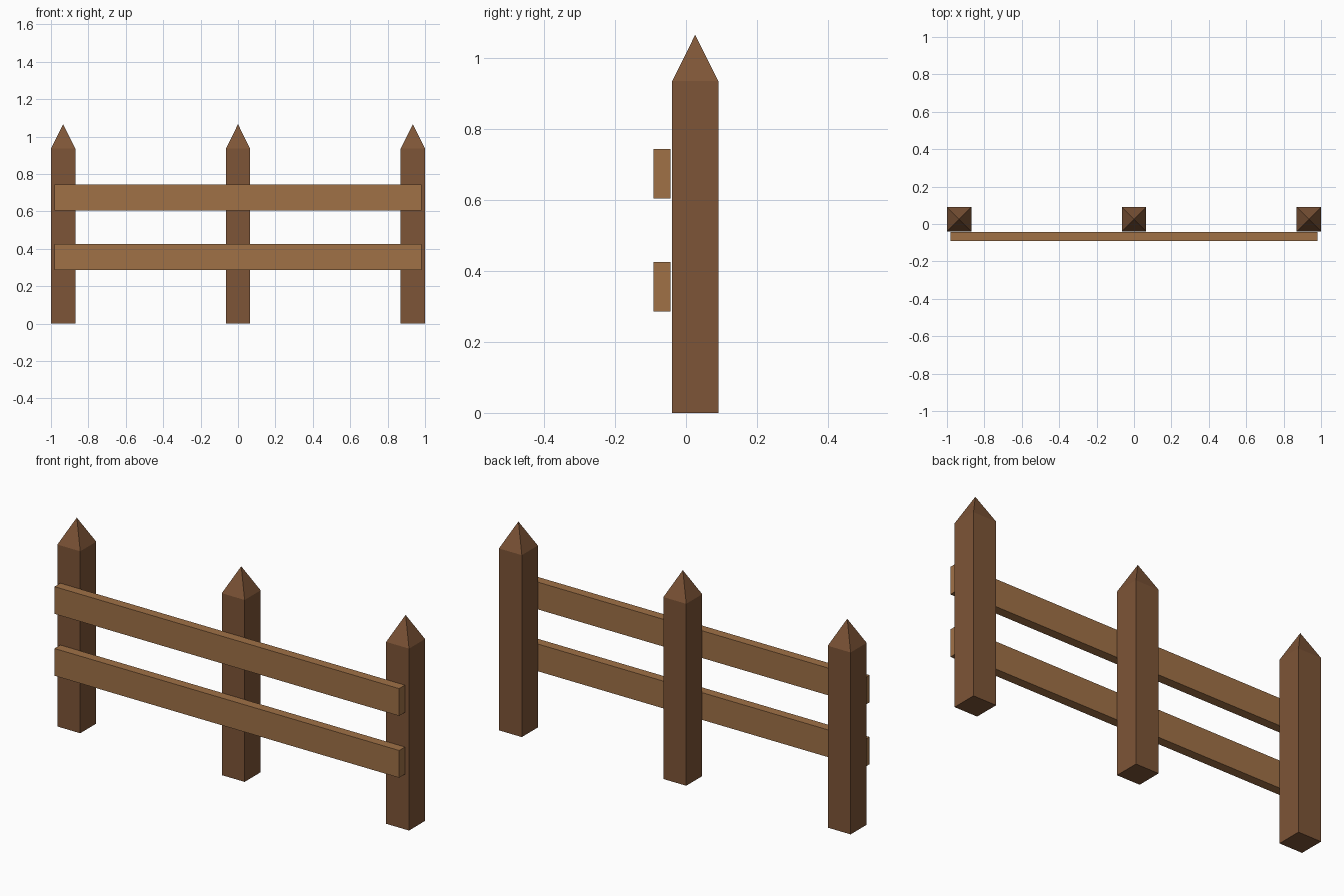
import bpy
import bmesh
from mathutils import Matrix

if "Cube" in bpy.data.objects:
    bpy.data.objects.remove(bpy.data.objects["Cube"])


def make_material(name, color):
    mat = bpy.data.materials.new(name)
    mat.diffuse_color = (*color, 1.0)
    mat.use_nodes = True
    mat.node_tree.nodes["Principled BSDF"].inputs["Base Color"].default_value = mat.diffuse_color
    return mat


dark_wood = make_material("dark_wood", (0.207, 0.090, 0.038))
light_wood = make_material("light_wood", (0.350, 0.165, 0.062))


def add_box(bm, low, high):
    """Add a box between two corners."""
    size = [h - l for l, h in zip(low, high)]
    mid = [(h + l) / 2 for l, h in zip(low, high)]
    matrix = Matrix.Translation(mid) @ Matrix.Diagonal((*size, 1.0))
    bmesh.ops.create_cube(bm, size=1.0, matrix=matrix)


def finish(bm, name, mat):
    bmesh.ops.recalc_face_normals(bm, faces=bm.faces)
    mesh = bpy.data.meshes.new(name)
    bm.to_mesh(mesh)
    bm.free()
    mesh.materials.append(mat)
    obj = bpy.data.objects.new(name, mesh)
    bpy.context.collection.objects.link(obj)
    return obj


POST = 0.13        # square post width
POST_Y = 0.026     # post centre line
SHOULDER = 0.935   # where the point starts
TIP = 1.066


def add_post(name, x):
    bm = bmesh.new()
    h = POST / 2
    add_box(bm, (x - h, POST_Y - h, 0), (x + h, POST_Y + h, SHOULDER))
    # Four-sided point: poke the top face and raise its centre
    top = max(bm.faces, key=lambda f: f.calc_center_median().z)
    poked = bmesh.ops.poke(bm, faces=[top])
    poked["verts"][0].co.z = TIP
    finish(bm, name, dark_wood)


def add_rail(name, z_low, z_high):
    bm = bmesh.new()
    add_box(bm, (-0.98, -0.091, z_low), (0.98, -0.044, z_high))
    finish(bm, name, light_wood)


# Posts
for name, x in (("left_post", -0.935), ("middle_post", 0.0), ("right_post", 0.935)):
    add_post(name, x)

# Rails on the front of the posts
add_rail("lower_rail", 0.286, 0.426)
add_rail("upper_rail", 0.604, 0.744)
